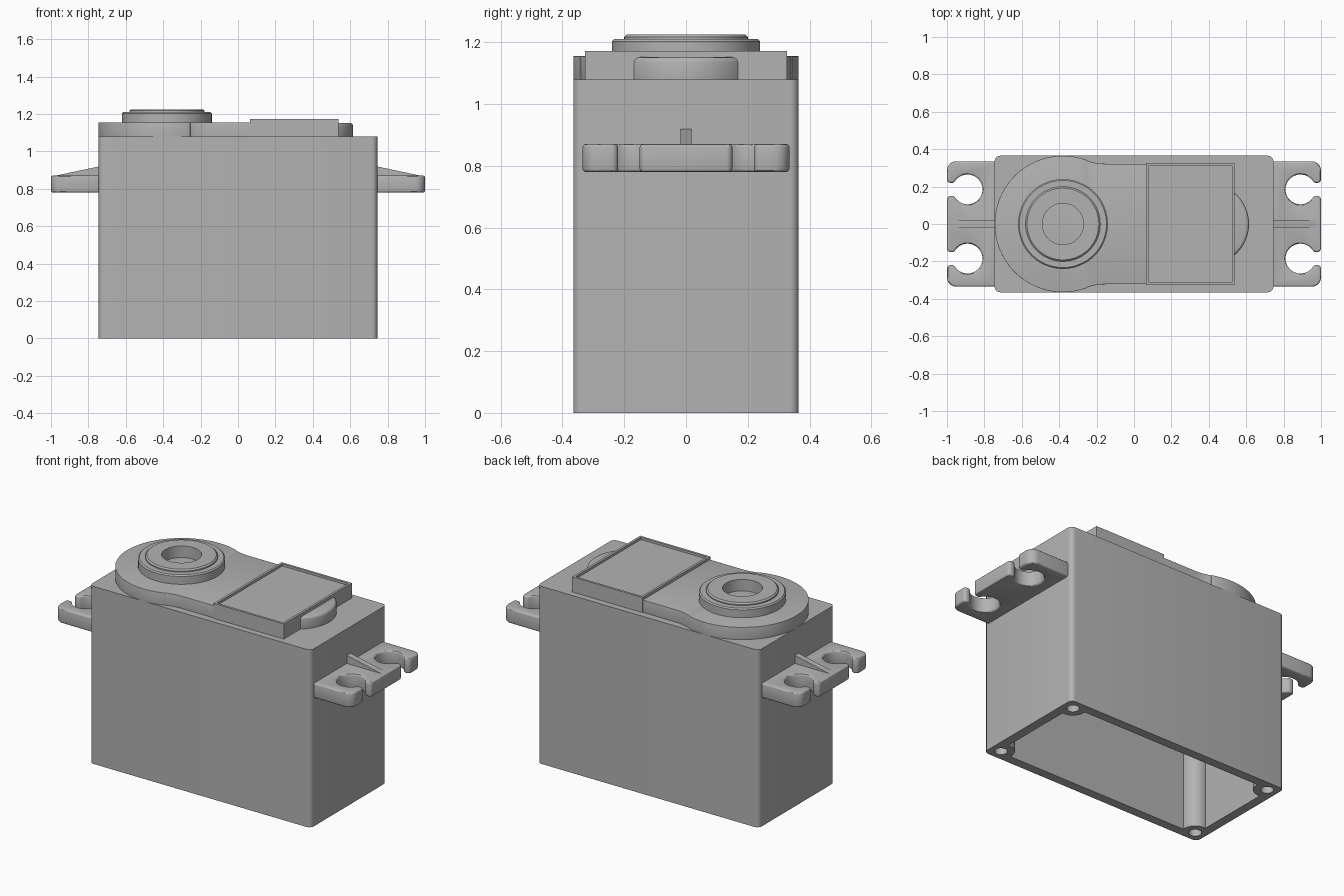
import bpy, bmesh
from math import cos, sin, radians, pi
from mathutils import Vector

if "Cube" in bpy.data.objects:
    bpy.data.objects.remove(bpy.data.objects["Cube"])

GREY = (0.45, 0.45, 0.45, 1)
mat = bpy.data.materials.new("grey plastic")
mat.use_nodes = True
mat.diffuse_color = GREY
mat.node_tree.nodes["Principled BSDF"].inputs["Base Color"].default_value = GREY


def arc(cx, cy, r, a0, a1, n=12):
    """Points on an arc, angles in degrees."""
    angles = [radians(a0 + (a1 - a0) * i / n) for i in range(n + 1)]
    return [(cx + r * cos(a), cy + r * sin(a)) for a in angles]


def flip(pts, sx, sy):
    """Mirror an outline piece, keeping the winding of the whole loop."""
    out = [(x * sx, y * sy) for x, y in pts]
    return out[::-1] if sx * sy < 0 else out


def four_corners(q):
    return q + flip(q, -1, 1) + flip(q, -1, -1) + flip(q, 1, -1)


def make(name, bm):
    bmesh.ops.recalc_face_normals(bm, faces=bm.faces)
    me = bpy.data.meshes.new(name)
    bm.to_mesh(me)
    bm.free()
    me.materials.append(mat)
    ob = bpy.data.objects.new(name, me)
    bpy.context.collection.objects.link(ob)
    return ob


def prism(name, pts, z0, z1):
    bm = bmesh.new()
    face = bm.faces.new([bm.verts.new((x, y, z0)) for x, y in pts])
    ext = bmesh.ops.extrude_face_region(bm, geom=[face])
    top = [g for g in ext["geom"] if isinstance(g, bmesh.types.BMVert)]
    bmesh.ops.translate(bm, verts=top, vec=(0, 0, z1 - z0))
    return make(name, bm)


def activate(ob):
    bpy.ops.object.select_all(action="DESELECT")
    ob.select_set(True)
    bpy.context.view_layer.objects.active = ob


def soften(ob, width=0, angle=35):
    """Optional edge rounding, then smooth shading with sharp edges kept."""
    activate(ob)
    if width:
        mod = ob.modifiers.new("edge_round", "BEVEL")
        mod.width, mod.segments = width, 3
        mod.limit_method, mod.angle_limit = "ANGLE", radians(angle)
        bpy.ops.object.modifier_apply(modifier=mod.name)
    bpy.ops.object.shade_smooth_by_angle(angle=radians(30))


def cut(ob, cutter):
    cutter.hide_render = True
    mod = ob.modifiers.new("cut", "BOOLEAN")
    mod.operation, mod.solver, mod.object = "DIFFERENCE", "EXACT", cutter
    activate(ob)
    bpy.ops.object.modifier_apply(modifier=mod.name)
    bpy.data.objects.remove(cutter)


# Hollow case, open below, with a screw post in each corner
body = prism("case", four_corners(arc(0.715, 0.335, 0.03, 0, 90, 6)), 0, 1.08)
post = arc(0.68, 0.30, 0.075, -82.3, -187.7, 14)
cut(body, prism("cavity_cutter", four_corners(post), -0.1, 1.02))
for sx in (-1, 1):
    for sy in (-1, 1):
        hole = arc(sx * 0.68, sy * 0.30, 0.035, 0, 345, 23)
        cut(body, prism("screw_hole_cutter", hole, -0.1, 0.5))
soften(body)

# Gear cover: round end blending into a straight strip
half = [(0.535, 0.322)] + arc(-0.153, 0.622, 0.3, 270, 250, 4)
half += arc(-0.38, 0, 0.365, 70, 180, 28)
cover = prism("gear_cover", half + flip(half, 1, -1)[1:], 1.05, 1.155)
soften(cover, 0.015)

# Rounded bump at the end of the cover
bump = prism("end_bump", arc(0.395, 0, 0.22, -75, 75, 24), 1.05, 1.152)
soften(bump, 0.018)

# Label panel with a thin raised rim
panel = [(0.065, -0.327), (0.537, -0.327), (0.537, 0.327), (0.065, 0.327)]
label = prism("label_panel", panel, 1.05, 1.172)
bm = bmesh.new()
bm.from_mesh(label.data)
top = max(bm.faces, key=lambda f: f.calc_center_median().z)
bmesh.ops.inset_region(bm, faces=[top], thickness=0.014)
bmesh.ops.translate(bm, verts=top.verts, vec=(0, 0, -0.014))
floor = bmesh.ops.extrude_face_region(bm, geom=[top])
bm.to_mesh(label.data)
bm.free()
# Rebuild the rim as straight walls around the sunken floor
bpy.data.objects.remove(label)
label = prism("label_panel", panel, 1.05, 1.172)
inner = [(0.301 + (x - 0.301) * 0.94, y * 0.957) for x, y in panel]
cut(label, prism("label_cutter", inner, 1.158, 1.3))

# Stepped shaft collar
profile = [(0.11, 1.14), (0.11, 1.225), (0.192, 1.225), (0.2, 1.217), (0.2, 1.21),
           (0.233, 1.21), (0.24, 1.203), (0.24, 1.14)]
bm = bmesh.new()
verts = [bm.verts.new((r, 0, z)) for r, z in profile]
edges = [bm.edges.new((verts[i], verts[i - 1])) for i in range(len(verts))]
bmesh.ops.spin(bm, geom=verts + edges, cent=(0, 0, 0), axis=(0, 0, 1),
               angle=2 * pi, steps=64, use_merge=True)
bmesh.ops.remove_doubles(bm, verts=bm.verts, dist=0.0005)
bmesh.ops.translate(bm, verts=bm.verts, vec=(-0.38, 0, 0))
soften(make("shaft_collar", bm))

# Mounting ears with open screw slots and a sloping rib
ear = arc(0.98, 0.13, 0.02, 0, 90, 5) + arc(0.89, 0.185, 0.08, -26, -334, 32)
ear += arc(0.98, 0.24, 0.02, -90, 0, 5) + arc(0.95, 0.285, 0.05, 0, 90, 8)
ear += [(0.72, 0.335)]
for side, sx in (("left", 1), ("right", -1)):
    outline = flip(ear + flip(ear, 1, -1), sx, 1)
    soften(prism(side + "_mounting_ear", outline, 0.78, 0.87), 0.01)
    bm = bmesh.new()
    for y in (-0.018, 0.018):
        bm.faces.new([bm.verts.new((sx * x, y, z)) for x, z in
                      ((0.73, 0.85), (0.985, 0.85), (0.985, 0.868), (0.73, 0.922))])
    bmesh.ops.bridge_loops(bm, edges=bm.edges[:])
    make(side + "_ear_rib", bm)
